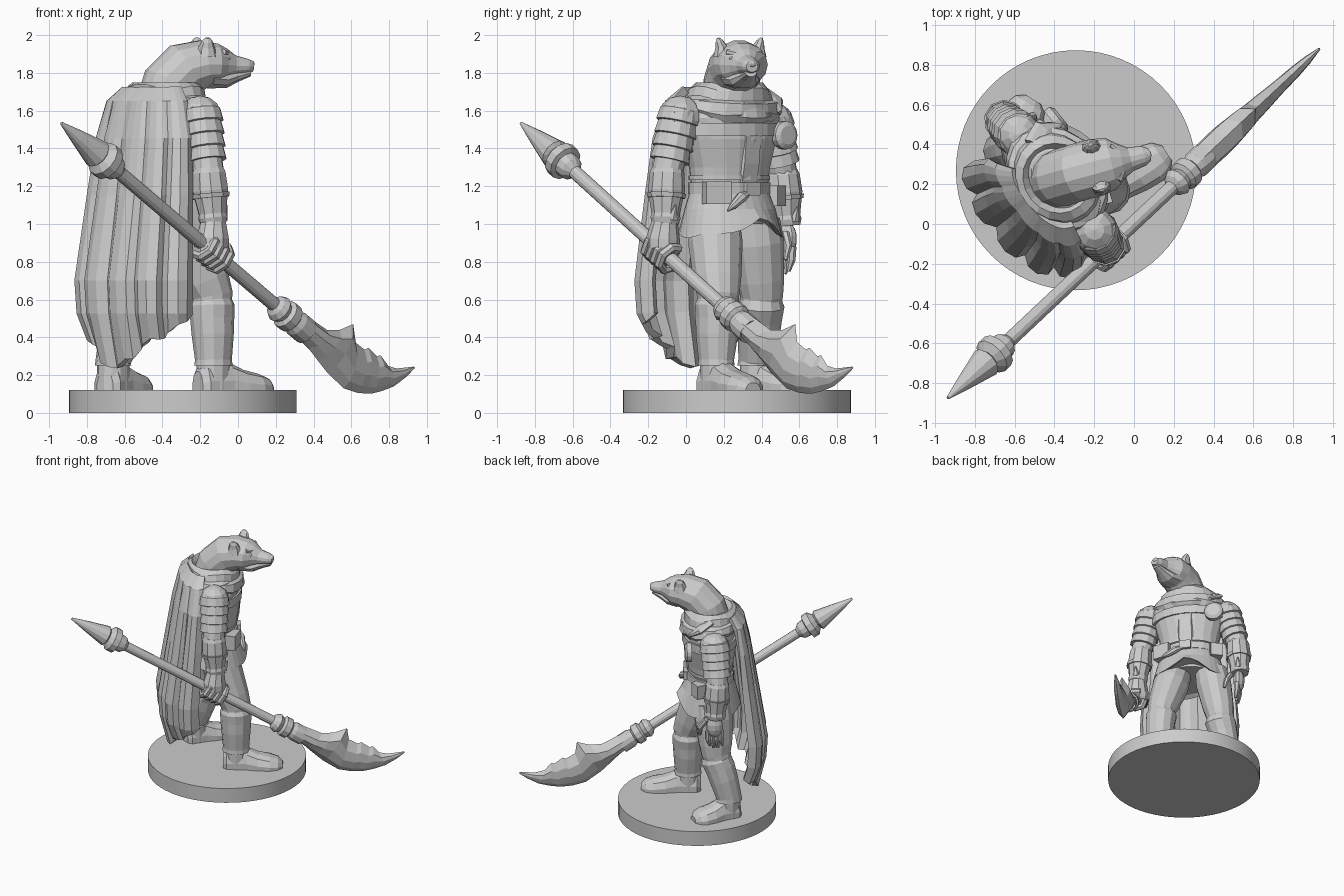
import bpy, bmesh, random
from math import sin, cos, pi, radians, copysign
from mathutils import Vector

if "Cube" in bpy.data.objects:
    bpy.data.objects.remove(bpy.data.objects["Cube"])

random.seed(4)
O = Vector((-0.385, 0.23, 0))          # body centre
F = Vector((0.777, 0.63, 0))           # body forward
L = Vector((-0.63, 0.777, 0))          # body left


def P(f, l, z):
    return O + F * f + L * l + Vector((0, 0, z))


def skin(name, rings, closed=True):
    """Mesh bridged through equal-sized rings of points."""
    bm = bmesh.new()
    vs = [[bm.verts.new(p) for p in r] for r in rings]
    n = len(vs[0])
    for a, b in zip(vs, vs[1:]):
        for i in range(n if closed else n - 1):
            j = (i + 1) % n
            bm.faces.new((a[i], a[j], b[j], b[i]))
    if closed:
        bm.faces.new(vs[0])
        bm.faces.new(vs[-1])
    bmesh.ops.recalc_face_normals(bm, faces=bm.faces)
    me = bpy.data.meshes.new(name)
    bm.to_mesh(me)
    bm.free()
    ob = bpy.data.objects.new(name, me)
    bpy.context.collection.objects.link(ob)
    return ob


def tube(name, secs, n=12, side=L):
    """Loft of ellipses: sections are (point, half width along side, half depth)."""
    pts = [Vector(s[0]) for s in secs]
    rings = []
    for i, s in enumerate(secs):
        t = (pts[min(i + 1, len(pts) - 1)] - pts[max(i - 1, 0)]).normalized()
        a = (side - t * side.dot(t)).normalized()
        b = t.cross(a)
        rings.append([pts[i] + a * s[1] * cos(2 * pi * k / n) + b * s[-1] * sin(2 * pi * k / n)
                      for k in range(n)])
    return skin(name, rings)


def oval(z, a, b, n=20, f0=0, tilt=0, wave=lambda t: 0):
    """Horizontal ellipse in the body frame; t = 0 is straight ahead."""
    ts = [2 * pi * k / n for k in range(n)]
    return [P(f0 + b * cos(t), a * sin(t), z - tilt * cos(t) + wave(t)) for t in ts]


def bands(name, p0, p1, count, r0, r1):
    """Overlapping armour plates along a limb."""
    secs = [(p0 - (p1 - p0) * 0.16, r0 * 0.5)]
    for i in range(count):
        r = r0 + (r1 - r0) * i / count
        secs += [(p0.lerp(p1, i / count), r * 0.92), (p0.lerp(p1, (i + 0.93) / count), r)]
    return tube(name, secs, 12)


def ball(name, p, size, rot=0.68):
    bpy.ops.mesh.primitive_uv_sphere_add(segments=10, ring_count=7, location=p, rotation=(0, 0, rot))
    ob = bpy.context.object
    ob.name, ob.scale = name, size


def box(name, p, size, rot=0.68):
    bpy.ops.mesh.primitive_cube_add(size=1, location=p, rotation=(0, 0, rot))
    ob = bpy.context.object
    ob.name, ob.scale = name, size
    m = ob.modifiers.new("bevel", 'BEVEL')
    m.width, m.segments = 0.012, 1


# Base disc
bpy.ops.mesh.primitive_cylinder_add(vertices=64, radius=0.603, depth=0.12, location=(-0.292, 0.27, 0.06))
bpy.context.object.name = "base"
bpy.ops.object.shade_smooth_by_angle()

# Legs: cloth thigh, greave and boot
legs = {"right": ((-0.3, 0.15, 1.02), (-0.14, 0.17, 0.62), (-0.13, 0.16, 0.28), (0.83, 0.55, 0)),
        "left": ((-0.5, 0.36, 1.02), (-0.56, 0.4, 0.62), (-0.66, 0.375, 0.28), (0.52, 0.85, 0))}
for s, (hip, knee, ank, d) in legs.items():
    h, k, a, d = Vector(hip), Vector(knee), Vector(ank), Vector(d).normalized()
    w = Vector((-d.y, d.x, 0))
    tube(s + "_thigh", [(h, .13, .14), (h.lerp(k, .3), .142, .15), (h.lerp(k, .8), .125, .13), (k, .11, .115),
                        (k.lerp(a, .3), .1, .1)], 12, w)
    tube(s + "_greave", [(k, .1, .1), (k - Vector((0, 0, .05)), .125, .12), (k.lerp(a, .35), .115, .118),
                         (k.lerp(a, .6), .112, .112), (a, .092, .1), (a - Vector((0, 0, .03)), .095, .105)], 12, w)
    heel = Vector((a.x, a.y, 0))
    tube(s + "_ankle", [(a, .085, .09), (heel + Vector((0, 0, .12)), .085, .095)], 12, w)
    length = 0.35 if s == "right" else 0.29
    foot = []
    for t, wd, ht in ((-.1, .05, .1), (-.07, .08, .14), (.08, .085, .15), (.17, .1, .11), (.26, .105, .09),
                      (.32, .085, .07), (.355, .045, .04)):
        c = heel + d * (t * length / .35)
        foot.append([c + w * x * wd + Vector((0, 0, .118 + z * ht)) for x, z in
                     ((-1, 0), (-1, .35), (-.75, .8), (-.3, 1), (.3, 1), (.75, .8), (1, .35), (1, 0))])
    skin(s + "_boot", foot)

# Torso, tunic skirt, belt and chest strap
skin("torso", [oval(1.0, .2, .16), oval(1.2, .225, .165), oval(1.3, .235, .18), oval(1.45, .275, .205),
               oval(1.56, .31, .19), oval(1.66, .28, .16), oval(1.73, .15, .12)])
split = lambda t: .09 * max(0, 1 - abs((t + pi) % (2 * pi) - pi) / .7) + .015 * sin(5 * t)
skin("tunic_skirt", [oval(1.18, .23, .17, 32), oval(1.08, .262, .205, 32, f0=.005),
                     oval(.94, .295, .245, 32, f0=.01, wave=split), oval(.96, .265, .21, 32, f0=.01, wave=split)])
skin("tunic_front_panel", [[P(f, l, z) for f, l in ((f0, -.06), (f0 + .015, -.05), (f0 + .015, .05), (f0, .06))]
                           for z, f0 in ((1.22, .155), (1.32, .175), (1.48, .19))])
for name, z, h, a, b in (("belt", 1.19, .03, .24, .183), ("chest_strap", 1.5, .035, .305, .213),
                         ("tunic_waist_seam", 1.245, .012, .238, .178)):
    skin(name, [oval(z - h, a - .03, b - .03), oval(z - h, a, b), oval(z + h, a, b), oval(z + h, a - .03, b - .03)])
box("belt_buckle", P(.19, 0, 1.185), (.03, .09, .07))
box("belt_pouch_right", P(.13, -.19, 1.165), (.08, .14, .12), .3)
box("belt_pouch_left", P(.1, .23, 1.15), (.08, .1, .11), 1.1)
tube("belt_horn", [(P(.19, -.03, 1.16), .015), (P(.2, -.08, 1.14), .03), (P(.21, -.14, 1.1), .022),
                   (P(.22, -.19, 1.07), .006)], 8, F)
c = P(.16, .23, 1.47)
tube("shoulder_disc", [(c, .075), (c + F * .035, .075), (c + F * .05, .05)], 16)

# Arms: shoulder plates, sleeve, bracer with flared cuff
arms = {"right": ((-.2, -.03, 1.57), (-.155, -.1, 1.27), (-.13, -.11, 1.0)),
        "left": ((-.58, .45, 1.54), (-.65, .51, 1.26), (-.65, .535, .99))}
for s, (sh, el, wr) in arms.items():
    sh, el, wr = Vector(sh), Vector(el), Vector(wr)
    ball(s + "_shoulder", sh, (.115, .12, .11))
    bands(s + "_arm_plates", sh + Vector((0, 0, .03)), sh.lerp(el, .8), 4, .118, .103)
    tube(s + "_sleeve", [(sh, .09), (el, .082), (wr, .06)], 12)
    tube(s + "_bracer", [(el + Vector((0, 0, .03)), .08), (el, .092), (el.lerp(wr, .35), .098),
                         (el.lerp(wr, .8), .075), (wr.lerp(el, .12), .08), (wr, .07)], 10)
    q = el.lerp(wr, .4)
    tube(s + "_bracer_strap", [(q, .105), (q + (wr - el) * .09, .1)], 10)
    tip = wr + F * .06 + Vector((0, 0, .03))
    tube(s + "_bracer_spur", [(tip, .03), (tip + F * .03 + Vector((0, 0, .07)), .004)], 6)


def axis(x):
    return Vector((x, .94 * x + .005, .737 - .852 * x))


# Right hand gripping the shaft
grip = axis(-.135)
ax = (axis(1) - axis(0)).normalized()
tube("right_wrist", [((-.13, -.11, 1.03), .065), (grip + Vector((0, 0, .07)), .09),
                     (grip + Vector((0, 0, .02)), .09)], 10)
ball("right_palm", grip + Vector((-.01, 0, .015)), (.098, .088, .095))
across = ax.cross(Vector((0, 0, 1))).normalized()
up = across.cross(ax)
for i in range(4):
    m = grip + ax * (.043 * i - .065)
    tube("right_finger", [(m + (across * cos(t) + up * sin(t)) * .07, .026)
                          for t in [radians(120 - 50 * k) for k in range(7)]], 7, ax)
# Left hand hanging open
ball("left_palm", (-.64, .535, .92), (.065, .045, .09), .68)
for i in range(4):
    b = Vector((-.64, .535, .88)) + F * (.032 * (i - 1.5)) - L * .005
    tube("left_finger", [(b, .024), (b + Vector((0, 0, -.07)) - L * .005, .023),
                         (b + Vector((0, -.02, -.13 - .015 * (i in (1, 2)))), .012)], 7)
tube("left_thumb", [(P(.05, .34, .95), .024), (P(.1, .32, .88), .022), (P(.1, .3, .81), .012)], 7)

# Polearm: spike, collars and shaft turned on one axis
profile = ((-.935, .008), (-.85, .042), (-.745, .08), (-.735, .06), (-.715, .098), (-.685, .098), (-.68, .07),
           (-.65, .065), (-.63, .037), (.19, .037), (.2, .06), (.22, .075), (.24, .058), (.25, .08), (.28, .08),
           (.29, .06), (.31, .072), (.36, .072))
tube("polearm_shaft", [(axis(x), r) for x, r in profile], 12)
# Curved jagged blade: lens sections of top edge, bottom edge and thickness
blade = []
for xt, zt, xb, zb, th in ((.34, .53, .3, .42, .068), (.47, .44, .375, .34, .072), (.54, .44, .42, .28, .07),
                           (.61, .47, .475, .21, .062), (.62, .375, .56, .13, .052), (.67, .335, .63, .107, .046),
                           (.69, .345, .67, .103, .042), (.735, .3, .71, .103, .037), (.755, .305, .76, .115, .034),
                           (.79, .25, .825, .14, .03), (.84, .235, .89, .19, .022), (.93, .245, .934, .235, .006)):
    top, bot = Vector((xt, .94 * xt + .005, zt)), Vector((xb, .94 * xb + .005, zb))
    blade.append([top.lerp(bot, u) + across * th * v for u, v in
                  ((0, 0), (.3, .9), (.6, 1), (.85, .65), (1, 0), (.85, -.65), (.6, -1), (.3, -.9))])
skin("polearm_blade", blade)

# Ragged cape: a few broad rounded pleats behind the body
COLS, PLEAT, rows = 21, (0, .8, 1, .8), []
jag = [random.uniform(-.02, .04) for _ in range(COLS)]
levels = ((1.71, .22, .15, 0), (1.64, .3, .215, .3), (1.45, .36, .255, .6), (1.15, .385, .3, .9),
          (.7, .42, .37, 1), (.53, .41, .36, 1), (0, .36, .3, 1))
for z, a, b, amt in levels:
    row = []
    for i in range(COLS):
        u = i / (COLS - 1)
        t = radians(-78 + 132 * u)
        k = 1 + .13 * amt * (PLEAT[i % 4] - .6)
        hem = .25 + jag[i] + .55 * abs(u - .6) ** 1.3
        k += .14 * max(0, hem - .35) / .2 if not z else 0
        row.append(P(-.03 - b * k * cos(t) ** .65, -.01 + a * k * copysign(abs(sin(t)) ** .9, t), z or hem))
    rows.append(row)
cape = skin("cape", rows, closed=False)
m = cape.modifiers.new("thickness", 'SOLIDIFY')
m.thickness, m.offset = .045, 0

# Gathered cowl around the neck
fold = lambda t: .012 * sin(4 * t + 1)
skin("cowl", [oval(1.57, .27, .2, tilt=.03, wave=fold), oval(1.61, .3, .225, tilt=.03, wave=fold),
              oval(1.66, .275, .225, tilt=.025), oval(1.67, .245, .2, tilt=.02),
              oval(1.72, .225, .2, tilt=.01, wave=fold), oval(1.75, .18, .17), oval(1.7, .14, .13)])
skin("cowl_front_fold", [oval(1.6, .2, .19, f0=.02, tilt=.07), oval(1.63, .22, .215, f0=.02, tilt=.07),
                         oval(1.68, .2, .2, f0=.02, tilt=.04)])
tube("cowl_point", [(P(.02, .18, 1.7), .08, .03), (P(.1, .22, 1.65), .07, .025), (P(.18, .2, 1.59), .01, .01)], 8)

# Head: neck to muzzle, turned towards the blade side
H = Vector((.97, .24, 0)).normalized()
S = Vector((-H.y, H.x, 0))
tube("head", [((-.4, .22, 1.6), .15, .15), ((-.36, .235, 1.74), .145, .15), ((-.28, .26, 1.82), .145, .148),
              ((-.19, .285, 1.845), .145, .13), ((-.115, .305, 1.843), .132, .115), ((-.065, .315, 1.842), .09, .088),
              ((-.02, .325, 1.837), .062, .058), ((.05, .343, 1.835), .05, .04), ((.078, .35, 1.832), .032, .028)], 14, S)
tube("lower_jaw", [((-.15, .29, 1.77), .11, .055), ((-.07, .31, 1.763), .08, .045), ((-.01, .328, 1.782), .05, .032),
                   ((.06, .344, 1.8), .032, .02)], 10, S)
ball("nose", (.07, .349, 1.848), (.018, .026, .018), .24)
for sgn in (1, -1):
    e = Vector((-.19, .285, 1.935)) + S * sgn * .1
    tube("ear", [(e - Vector((0, 0, .05)), .045, .055), (e, .034, .045), (e + S * sgn * .012 + Vector((0, 0, .03)), .022, .032),
                 (e + S * sgn * .018 + Vector((0, 0, .05)), .007, .014)], 8, S)
    ball("eye", Vector((-.072, .313, 1.878)) + S * sgn * .072, (.016, .016, .013), .24)
    tube("brow", [(Vector((-.1, .305, 1.91)) + S * sgn * .088, .018), (Vector((-.06, .315, 1.9)) + S * sgn * .04, .012)],
         6, Vector((0, 0, 1)))
